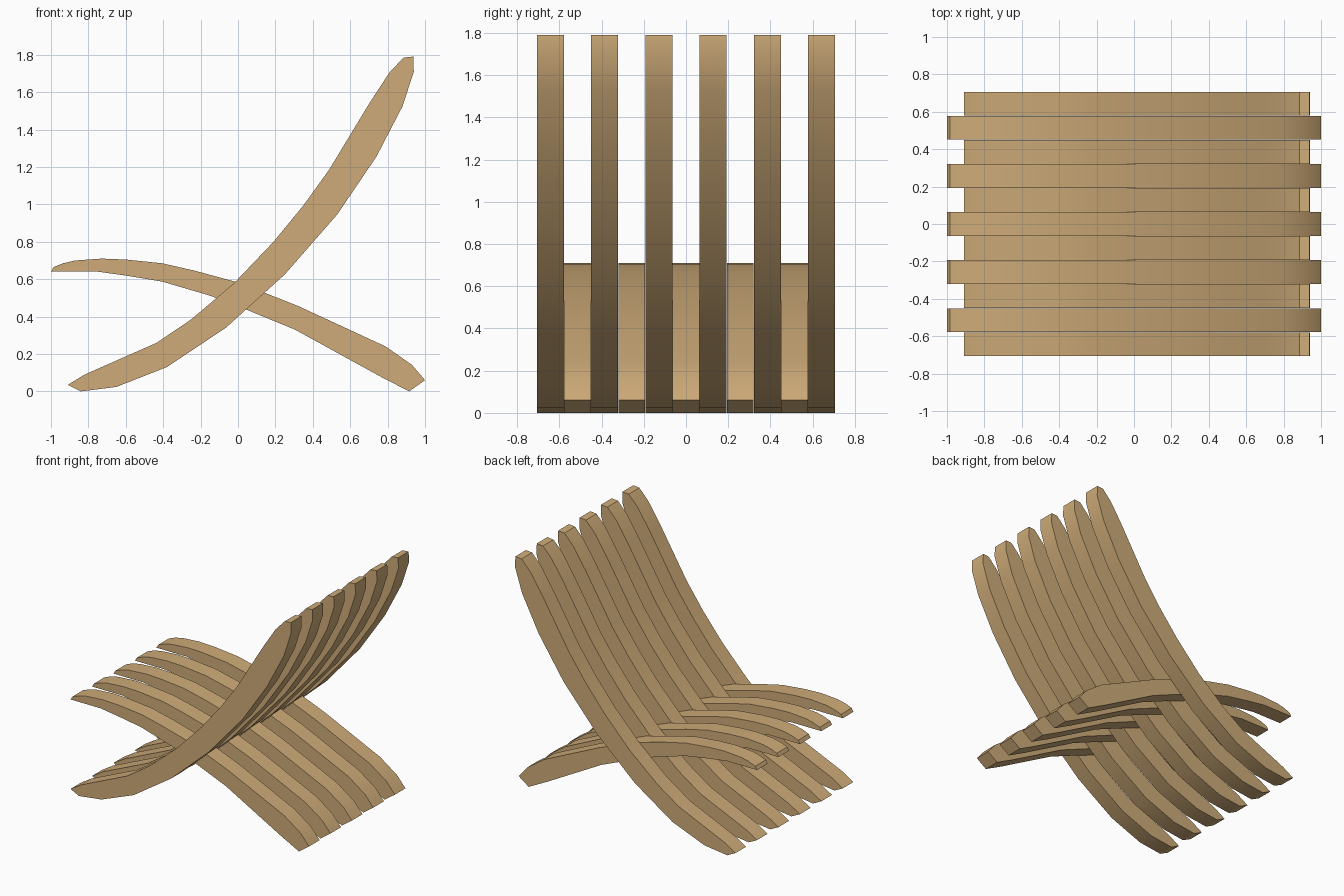
import bpy, bmesh, math

if "Cube" in bpy.data.objects:
    bpy.data.objects.remove(bpy.data.objects["Cube"])

wood = bpy.data.materials.new("tan wood")
wood.diffuse_color = (0.62, 0.41, 0.19, 1)
wood.use_nodes = True
wood.node_tree.nodes["Principled BSDF"].inputs["Base Color"].default_value = wood.diffuse_color

PITCH = 0.257      # spacing of slats of the same kind
WIDTH = 0.127      # slat thickness along y

# Side profiles (x, z)
BACK = [(-.91, .035), (-.84, 0), (-.65, .024), (-.38, .13), (-.065, .34),
        (.25, .625), (.53, .945), (.74, 1.255), (.88, 1.525), (.94, 1.71),
        (.937, 1.79), (.885, 1.785), (.81, 1.705), (.705, 1.545), (.487, 1.185),
        (.35, .995), (.19, .80), (-.02, .58), (-.25, .385), (-.435, .26), (-.82, .09)]
SEAT = [(-1, .64), (-.75, .64), (-.605, .62), (-.405, .587), (-.15, .512),
        (.045, .437), (.305, .33), (.76, .08), (.915, 0), (1, .06), (.93, .142),
        (.79, .24), (.325, .455), (.01, .58), (-.23, .645), (-.405, .685),
        (-.6, .705), (-.73, .71), (-.87, .70), (-.935, .685), (-.985, .665)]


def slat(name, profile, y):
    """Extrude a side profile along y, centred on the given y."""
    bm = bmesh.new()
    face = bm.faces.new([bm.verts.new((x, y - WIDTH / 2, z)) for x, z in profile])
    ext = bmesh.ops.extrude_face_region(bm, geom=[face])
    moved = [v for v in ext["geom"] if isinstance(v, bmesh.types.BMVert)]
    bmesh.ops.translate(bm, verts=moved, vec=(0, WIDTH, 0))
    bmesh.ops.recalc_face_normals(bm, faces=bm.faces)
    mesh = bpy.data.meshes.new(name)
    bm.to_mesh(mesh)
    bm.free()
    mesh.materials.append(wood)
    obj = bpy.data.objects.new(name, mesh)
    bpy.context.collection.objects.link(obj)
    return obj


# Six tall back slats interleaved with five seat slats
slats = [slat(f"back_slat_{i + 1}", BACK, (i - 2.5) * PITCH) for i in range(6)]
slats += [slat(f"seat_slat_{i + 1}", SEAT, (i - 2) * PITCH) for i in range(5)]

# Smooth the long curves, keep corners sharp
for o in slats:
    o.select_set(True)
bpy.context.view_layer.objects.active = slats[0]
bpy.ops.object.shade_smooth_by_angle(angle=math.radians(30))
